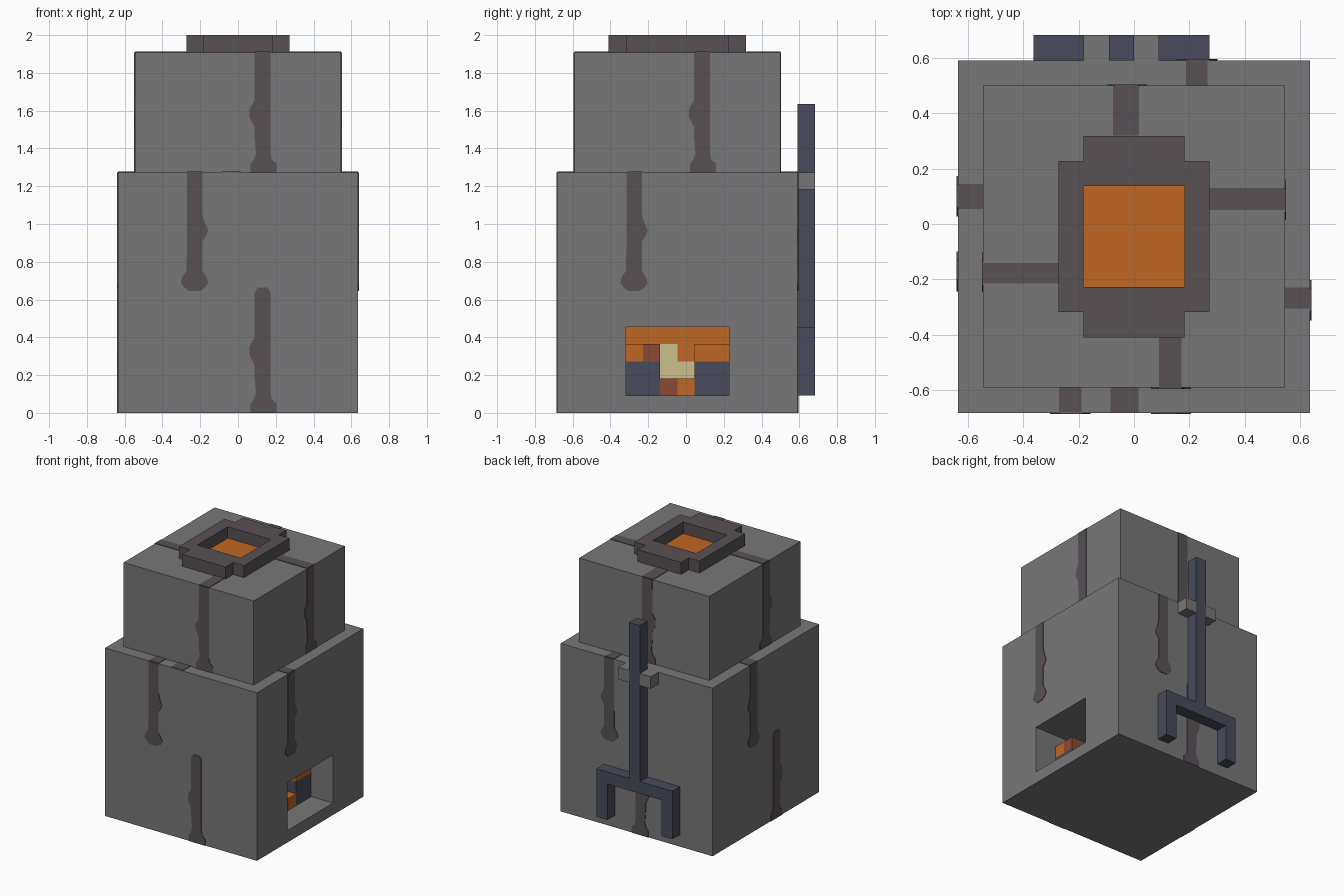
import bpy, bmesh
from mathutils import Vector

if "Cube" in bpy.data.objects:
    bpy.data.objects.remove(bpy.data.objects["Cube"])

U = 1 / 11  # block unit


def material(name, hexa):
    def lin(c):
        c /= 255
        return c / 12.92 if c <= 0.04045 else ((c + 0.055) / 1.055) ** 2.4
    m = bpy.data.materials.new(name)
    m.diffuse_color = [lin((hexa >> s) & 255) for s in (16, 8, 0)] + [1]
    m.use_nodes = True
    m.node_tree.nodes["Principled BSDF"].inputs["Base Color"].default_value = m.diffuse_color
    return m


STONE = material("stone_gray", 0x777777)
SOOT = material("soot_brown", 0x585155)
IRON = material("iron_navy", 0x484B5B)
FIRE = material("fire_orange", 0xC06622)
EMBER = material("ember_red", 0x8C4A36)
GLOW = material("glow_cream", 0xCBC08C)


def finish(name, bm, mat):
    bmesh.ops.recalc_face_normals(bm, faces=bm.faces)
    me = bpy.data.meshes.new(name)
    bm.to_mesh(me)
    bm.free()
    me.materials.append(mat)
    ob = bpy.data.objects.new(name, me)
    bpy.context.collection.objects.link(ob)
    return ob


def box(name, mat, x, y, z):
    """Box from ranges given in block units."""
    bm = bmesh.new()
    bmesh.ops.create_cube(bm, size=1)
    for v in bm.verts:
        v.co = [U * (r[0] + r[1]) / 2 + c * U * (r[1] - r[0])
                for c, r in zip(v.co, (x, y, z))]
    return finish(name, bm, mat)


def prism(name, mat, pts, vec):
    """Flat outline pushed along a vector."""
    bm = bmesh.new()
    face = bm.faces.new([bm.verts.new(p) for p in pts])
    new = bmesh.ops.extrude_face_region(bm, geom=[face])["geom"]
    bmesh.ops.translate(bm, vec=vec, verts=[g for g in new if isinstance(g, bmesh.types.BMVert)])
    return finish(name, bm, mat)


# Stone body with the furnace mouth cut into its right side
lower = box("lower_body", STONE, (-7, 7), (-7.5, 6.5), (0, 14))
cutter = box("mouth_cutter", STONE, (0, 8), (-3.5, 2.5), (1, 5))
mod = lower.modifiers.new("mouth", "BOOLEAN")
mod.operation, mod.solver, mod.object = "DIFFERENCE", "EXACT", cutter
bpy.context.view_layer.objects.active = lower
bpy.ops.object.modifier_apply(modifier="mouth")
bpy.data.objects.remove(cutter)
box("upper_body", STONE, (-6, 6), (-6.5, 5.5), (14, 21))

# Chimney rim: stepped outline around a square hole
for n, y in (("front", (-4.5, -2.5)), ("back", (1.5, 3.5))):
    outer, inner = (y[0], y[1]) if n == "front" else (y[1], y[0])
    step = outer + (1 if n == "front" else -1)
    pts = [(-2, outer), (2, outer), (2, step), (3, step),
           (3, inner), (-3, inner), (-3, step), (-2, step)]
    prism("rim_" + n, SOOT, [(a * U, b * U, 21 * U) for a, b in pts], (0, 0, U))
for s, n in ((-1, "left"), (1, "right")):
    box("rim_" + n, SOOT, sorted((2 * s, 3 * s)), (-2.5, 1.5), (21, 22))
box("chimney_fire", FIRE, (-2, 2), (-2.5, 1.5), (20.9, 21.05))

# Fire inside: stacked coals in front of a glowing back wall
X = (0.1, 5)
for n, mat, y, z in (
        ("coal_left", IRON, (-3.5, -1.5), (1, 3)),
        ("coal_right", IRON, (0.5, 2.5), (1, 3)),
        ("flame_left", FIRE, (-3.5, -2.5), (3, 4)),
        ("ember_left", EMBER, (-2.5, -1.5), (3, 4)),
        ("flame_right", FIRE, (0.5, 2.5), (3, 4)),
        ("ember_middle", EMBER, (-1.5, -0.5), (1, 2)),
        ("flame_middle", FIRE, (-0.5, 0.5), (1, 2))):
    box(n, mat, X, y, z)
box("fire_back", FIRE, (0, 0.06), (-3.5, 2.5), (1, 5))
box("glow_low", GLOW, (0.06, 0.1), (-1.5, 0.5), (2, 3))
box("glow_high", GLOW, (0.06, 0.1), (-1.5, -0.5), (3, 4))

# Iron fork hung on the back, held by two stone hooks
Y = (6.5, 7.5)
box("fork_pole", IRON, (-1, 0), Y, (5, 18))
box("fork_bar", IRON, (-4, 3), Y, (4, 5))
for n, x in (("left", (-4, -3)), ("right", (2, 3))):
    box("fork_prong_" + n, IRON, x, Y, (1, 4))
for n, x in (("left", (-2, -1)), ("right", (0, 1))):
    box("fork_hook_" + n, STONE, x, Y, (13, 14))

# Soot streaks: half profiles (height fraction, left edge, right edge)
STREAK = ((0, -.065, .075), (.07, -.065, .075), (.11, -.045, .048), (.16, -.035, .042),
          (.30, -.043, .042), (.38, -.043, .042), (.46, -.068, .042), (.53, -.068, .042),
          (.6, -.043, .042), (.9, -.042, .042))
DRIP = ((0, -.03, .03), (.03, -.055, .055), (.07, -.073, .073), (.12, -.065, .062),
        (.17, -.043, .042), (.42, -.04, .042), (.46, -.04, .06), (.51, -.04, .073),
        (.57, -.04, .055), (.65, -.04, .042), (1, -.04, .042))
FULL = STREAK + ((1, -.042, .042),)
RISE = STREAK + ((.96, -.042, .042), (1, -.025, .025))
T = 0.004
# side: outward normal, then distance of lower and upper wall
SIDES = {"front": ((0, -1, 0), 7.5, 6.5), "back": ((0, 1, 0), 6.5, 5.5),
         "right": ((1, 0, 0), 7, 6), "left": ((-1, 0, 0), 7, 6)}


def streak(side, kind, centre, shape, z0, z1):
    n, low, up = SIDES[side]
    n = Vector(n)
    along = Vector((abs(n.y), abs(n.x), 0))
    base = n * U * (up if kind == "upper" else low)
    edge = [(l, h) for h, l, r in shape] + [(r, h) for h, l, r in reversed(shape)]
    pts = [base + along * (centre + u) + Vector((0, 0, z0 + h * (z1 - z0))) for u, h in edge]
    prism(f"soot_{side}_{kind}", SOOT, pts, n * T)


for side, c in (("front", .13), ("right", .085), ("back", -.028), ("left", -.178)):
    streak(side, "upper", c, FULL, 14 * U, 21 * U)
for side, c in (("front", -.23), ("right", -.275), ("back", .228), ("left", .1)):
    streak(side, "lower_drip", c, DRIP, .645, 14 * U)
for side, c in (("front", .13), ("back", -.035), ("left", -.175)):
    streak(side, "lower_rise", c, RISE, 0, .665)

# Soot on the flat tops
for n, x, y, z in (
        ("top_back", (-.075, .018), (.32, .5), 21), ("top_right", (.27, .545), (.05, .13), 21),
        ("top_left", (-.545, -.27), (-.215, -.14), 21), ("top_front", (.09, .172), (-.59, -.41), 21),
        ("ledge_left", (-.636, -.545), (.055, .145), 14), ("ledge_back", (.188, .265), (.5, .59), 14),
        ("ledge_right", (.545, .636), (-.305, -.23), 14), ("ledge_front", (-.27, -.19), (-.68, -.59), 14),
        ("ledge_front_two", (-.085, .016), (-.68, -.59), 14)):
    box("soot_" + n, SOOT, [v / U for v in x], [v / U for v in y], (z, z + T / U))
